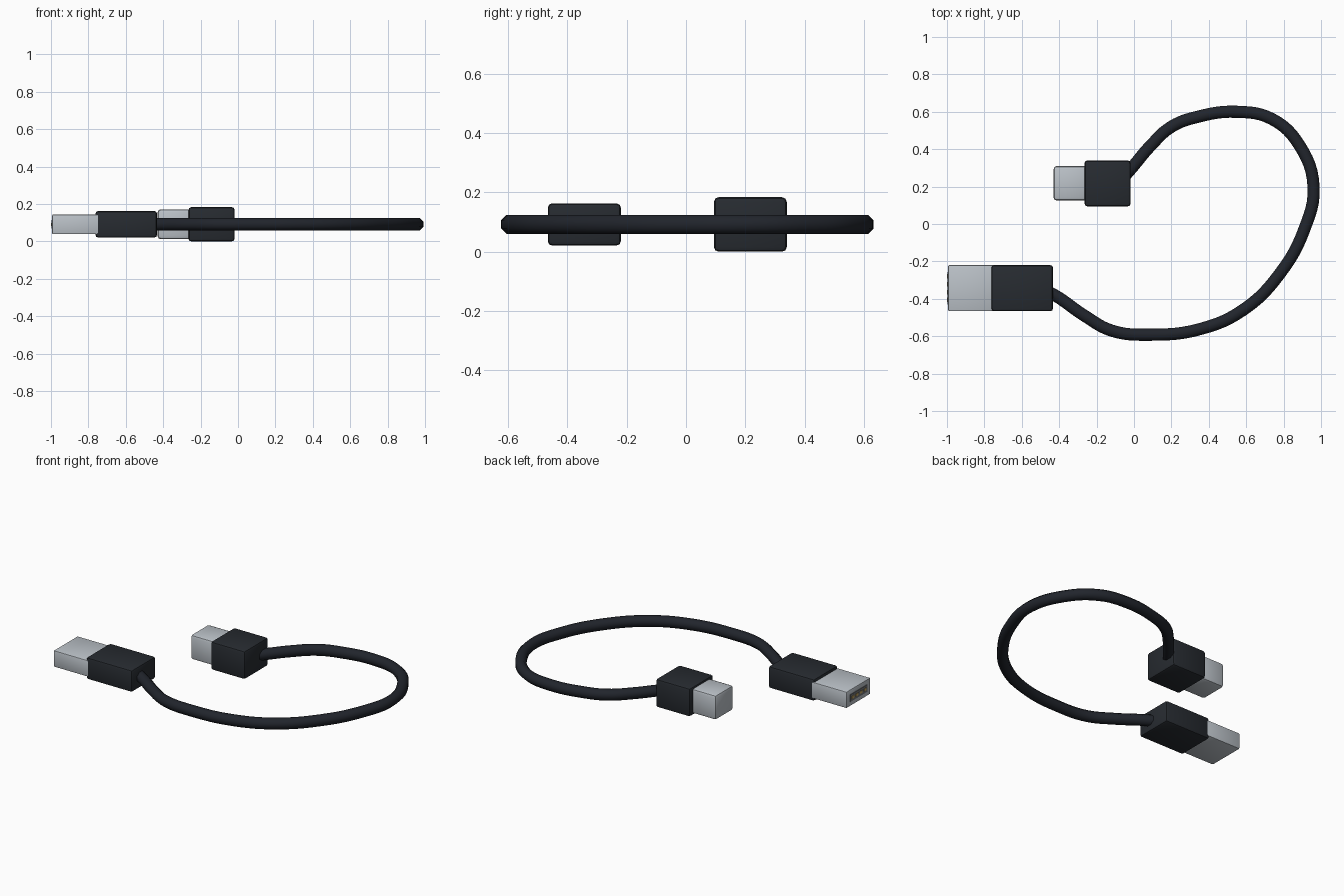
import bpy, math

if "Cube" in bpy.data.objects:
    bpy.data.objects.remove(bpy.data.objects["Cube"])


def material(name, rgb):
    m = bpy.data.materials.new(name)
    m.diffuse_color = (*rgb, 1)
    m.use_nodes = True
    m.node_tree.nodes["Principled BSDF"].inputs["Base Color"].default_value = m.diffuse_color
    return m


RUBBER = material("black_plastic", (0.02, 0.024, 0.03))
JACKET = material("cable_jacket", (0.015, 0.018, 0.025))
METAL = material("steel", (0.5, 0.54, 0.58))
DARK = material("socket_grey", (0.16, 0.17, 0.18))
GOLD = material("gold", (0.55, 0.38, 0.12))


def block(name, lo, hi, mat, bevel=0.0, segments=2):
    """Box between two corners with rounded edges."""
    bpy.ops.mesh.primitive_cube_add(
        size=1, location=[(a + b) / 2 for a, b in zip(lo, hi)])
    o = bpy.context.object
    o.name = name
    o.scale = [b - a for a, b in zip(lo, hi)]
    bpy.ops.object.transform_apply(location=False, rotation=False, scale=True)
    o.data.materials.append(mat)
    if bevel:
        b = o.modifiers.new("round", 'BEVEL')
        b.width = bevel
        b.segments = segments
        bpy.ops.object.modifier_apply(modifier="round")
        bpy.ops.object.shade_smooth_by_angle(angle=math.radians(35))
    return o


Z = 0.092  # height of the cable axis

# Flat plug: grip, metal shell, recessed-looking socket face with contacts
block("flat_plug_grip", (-0.762, -0.466, Z - 0.071), (-0.433, -0.22, Z + 0.071), RUBBER, 0.014)
block("flat_plug_shell", (-0.994, -0.466, Z - 0.053), (-0.74, -0.22, Z + 0.053), METAL, 0.007)
block("flat_plug_tongue", (-0.997, -0.43, Z - 0.023), (-0.98, -0.256, Z + 0.023), DARK)
for i in range(4):
    y = -0.343 + (i - 1.5) * 0.042
    block(f"contact_{i + 1}", (-1.0, y - 0.012, Z - 0.008), (-0.985, y + 0.012, Z + 0.008), GOLD)

# Square plug: grip and metal shell
block("square_plug_grip", (-0.265, 0.094, Z - 0.092), (-0.018, 0.34, Z + 0.092), RUBBER, 0.016)
block("square_plug_shell", (-0.43, 0.125, Z - 0.08), (-0.25, 0.31, Z + 0.08), METAL, 0.017)

# Cable: smooth path with an eight-sided section
path = [(-0.1, 0.20), (-0.02, 0.29), (0.09, 0.42), (0.2, 0.52), (0.34, 0.573),
        (0.55, 0.60), (0.74, 0.56), (0.885, 0.42), (0.96, 0.20), (0.91, -0.03),
        (0.78, -0.265), (0.59, -0.455), (0.36, -0.56), (0.08, -0.592),
        (-0.12, -0.57), (-0.265, -0.49), (-0.425, -0.38), (-0.52, -0.335)]
cu = bpy.data.curves.new("cable", 'CURVE')
cu.dimensions = '3D'
cu.resolution_u = 6
cu.bevel_depth = 0.035
cu.bevel_resolution = 2
cu.use_fill_caps = True
sp = cu.splines.new('BEZIER')
sp.bezier_points.add(len(path) - 1)
for bp, (x, y) in zip(sp.bezier_points, path):
    bp.co = (x, y, Z)
    bp.handle_left_type = bp.handle_right_type = 'AUTO'
    bp.tilt = math.pi / 8
cable = bpy.data.objects.new("cable", cu)
cu.materials.append(JACKET)
bpy.context.collection.objects.link(cable)
bpy.ops.object.select_all(action='DESELECT')
cable.select_set(True)
bpy.context.view_layer.objects.active = cable
bpy.ops.object.convert(target='MESH')
bpy.ops.object.shade_smooth_by_angle(angle=math.radians(60))
